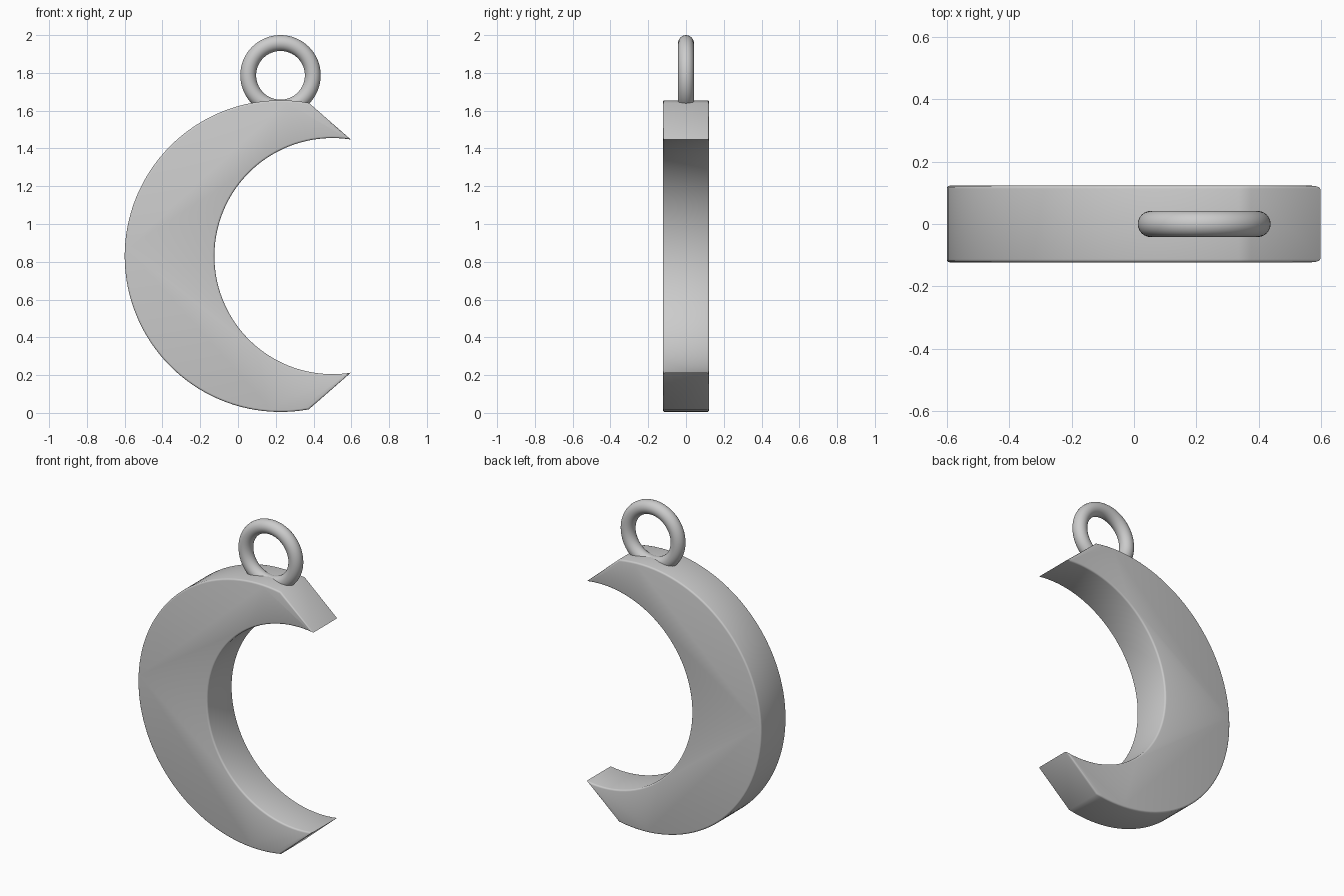
import bpy, bmesh, math

if "Cube" in bpy.data.objects:
    bpy.data.objects.remove(bpy.data.objects["Cube"])

metal = bpy.data.materials.new("light grey metal")
metal.diffuse_color = (0.6, 0.6, 0.6, 1)
metal.use_nodes = True
metal.node_tree.nodes["Principled BSDF"].inputs["Base Color"].default_value = metal.diffuse_color

HALF = 0.123           # half thickness
ZC = 0.83              # height of both arc centres


def arc(cx, r, x_end, n):
    """Left-going arc from the top end, round to the bottom end."""
    a0 = math.acos((x_end - cx) / r)
    a1 = 2 * math.pi - a0
    return [(cx + r * math.cos(a0 + (a1 - a0) * i / n),
             ZC + r * math.sin(a0 + (a1 - a0) * i / n)) for i in range(n + 1)]


def finish(obj):
    obj.data.materials.append(metal)
    bpy.ops.object.select_all(action='DESELECT')
    obj.select_set(True)
    bpy.context.view_layer.objects.active = obj


# Crescent: outer arc with clipped ends, inner arc back
outline = arc(0.225, 0.825, 0.375, 72) + arc(0.5, 0.625, 0.597, 64)[::-1]
bm = bmesh.new()
face = bm.faces.new([bm.verts.new((x, -HALF, z)) for x, z in outline])
ext = bmesh.ops.extrude_face_region(bm, geom=[face])
bmesh.ops.translate(bm, vec=(0, 2 * HALF, 0),
                    verts=[v for v in ext["geom"] if isinstance(v, bmesh.types.BMVert)])
bmesh.ops.recalc_face_normals(bm, faces=bm.faces)
# Round the front and back rims only
rims = [e for e in bm.edges if abs(e.verts[0].co.y - e.verts[1].co.y) < 1e-5]
bmesh.ops.bevel(bm, geom=rims, offset=0.014, segments=3, profile=0.5,
                affect='EDGES', clamp_overlap=True)
mesh = bpy.data.meshes.new("crescent")
bm.to_mesh(mesh)
bm.free()
crescent = bpy.data.objects.new("crescent", mesh)
bpy.context.collection.objects.link(crescent)
finish(crescent)
bpy.ops.object.shade_smooth_by_angle(angle=math.radians(35))

# Hanging ring on top
bpy.ops.mesh.primitive_torus_add(major_radius=0.171, minor_radius=0.042,
                                 major_segments=64, minor_segments=24,
                                 location=(0.225, 0, 1.787),
                                 rotation=(math.pi / 2, 0, 0))
ring = bpy.context.object
ring.name = "hanging_ring"
finish(ring)
bpy.ops.object.shade_smooth()
